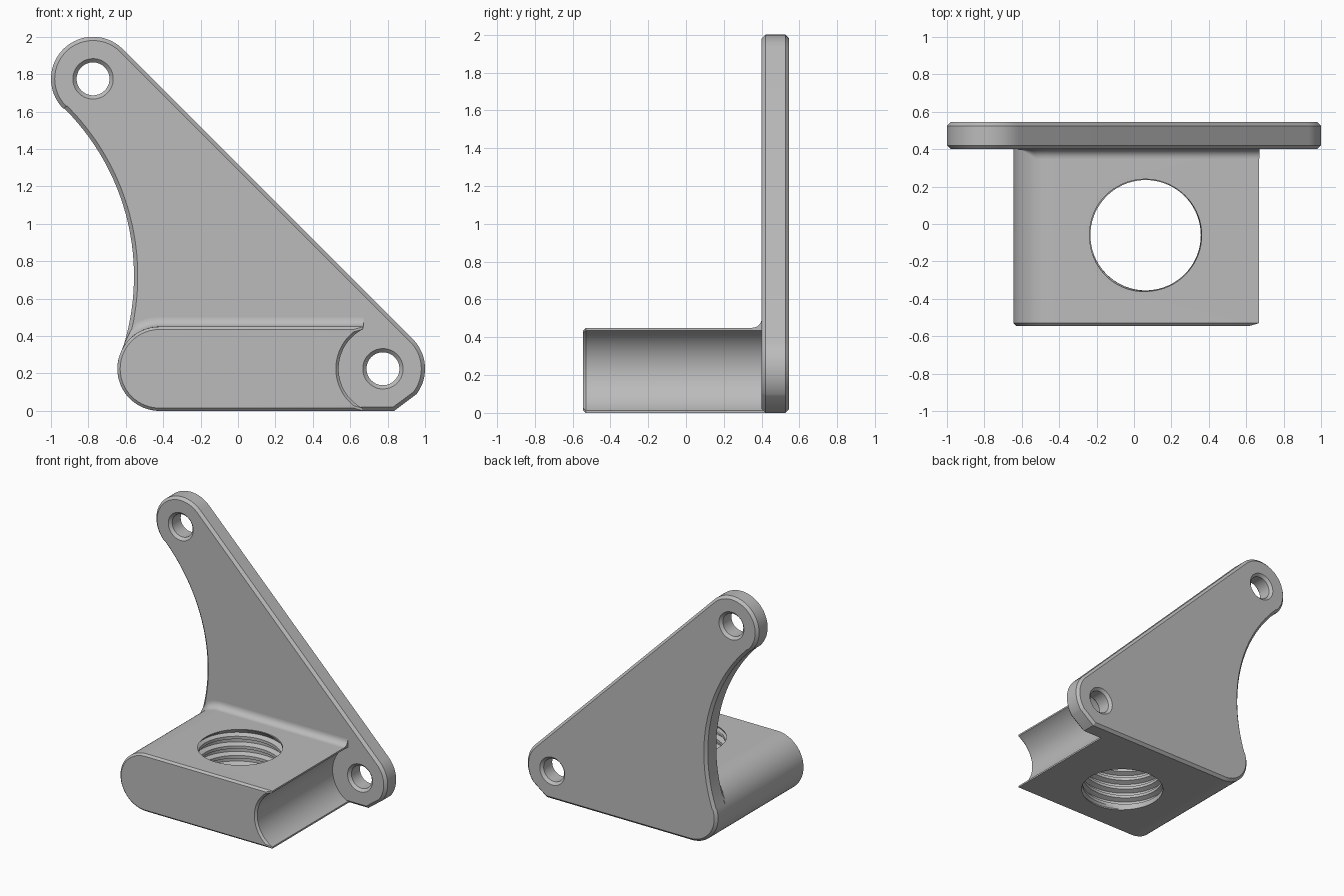
import bpy, bmesh
from math import sin, cos, pi, radians, asin, degrees
from mathutils import Vector

cube = bpy.data.objects.get("Cube")
if cube:
    bpy.data.objects.remove(cube, do_unlink=True)

grey = bpy.data.materials.new("plain grey")
grey.use_nodes = True
grey.diffuse_color = (0.5, 0.5, 0.5, 1)
grey.node_tree.nodes["Principled BSDF"].inputs["Base Color"].default_value = (0.5, 0.5, 0.5, 1)

R = 0.225                      # radius of the rounded corners
TOP, RIGHT, LEFT = (-0.775, 1.775), (0.775, R), (-0.42, R)
FRONT, BACK, NOSE = 0.40, 0.545, -0.545
BEVEL = 0.02


def finish(name, bm):
    bmesh.ops.recalc_face_normals(bm, faces=bm.faces)
    mesh = bpy.data.meshes.new(name)
    bm.to_mesh(mesh)
    bm.free()
    mesh.materials.append(grey)
    ob = bpy.data.objects.new(name, mesh)
    bpy.context.collection.objects.link(ob)
    return ob


def loft(name, loops):
    """Join closed loops of equal length and cap both ends."""
    bm = bmesh.new()
    rings = [[bm.verts.new(p) for p in loop] for loop in loops]
    for a, b in zip(rings, rings[1:]):
        for i in range(len(a)):
            k = (i + 1) % len(a)
            bm.faces.new((a[i], a[k], b[k], b[i]))
    bm.faces.new(rings[0])
    bm.faces.new(rings[-1])
    return finish(name, bm)


def arc(c, r, start, end, n=28):
    angles = [radians(start + (end - start) * i / n) for i in range(n + 1)]
    return [(c[0] + r * cos(a), c[1] + r * sin(a)) for a in angles]


def at_y(points, y):
    return [(x, y, z) for x, z in points]


def cut(target, cutter):
    cutter.hide_render = True
    mod = target.modifiers.new("cut", 'BOOLEAN')
    mod.operation, mod.solver, mod.object = 'DIFFERENCE', 'EXACT', cutter
    bpy.context.view_layer.objects.active = target
    bpy.ops.object.modifier_apply(modifier=mod.name)
    bpy.data.objects.remove(cutter, do_unlink=True)


def plate_outline(d):
    """Side plate outline, inset by d."""
    return ([(0.835 - 0.3 * d, d)]
            + arc(RIGHT, R - d, -37, 45)
            + arc(TOP, R - d, 45, 225)
            + arc((-1.822, 0.72), 1.266 + d, 45, -19.6)
            + arc(LEFT, R - d, 160.4, 270))


def block_outline(d):
    """Block outline with round left end and hollow right end, inset by d."""
    hollow = 0.237 + d
    a = degrees(asin((0.212 - d) / hollow))
    bite = arc(RIGHT, hollow, 180 + a, 180 - a)
    tip = bite[0][0]
    return arc(LEFT, R - d, 90, 270) + [(tip, d)] + bite + [(tip, 2 * R - d)]


# Side plate with chamfered rims
plate = loft("side_plate", [at_y(plate_outline(d), y) for d, y in (
    (BEVEL, FRONT), (0, FRONT + BEVEL), (0, BACK - BEVEL), (BEVEL, BACK))])

# Countersunk bolt holes
for centre in (TOP, RIGHT):
    steps = ((0.128, FRONT - BEVEL), (0.088, FRONT + BEVEL),
             (0.088, BACK - BEVEL), (0.128, BACK + BEVEL))
    cut(plate, loft("bolt_cutter", [at_y(arc(centre, r, 0, 354, 59), y) for r, y in steps]))

# Block with chamfered front rim
edge = 0.015
block = loft("threaded_block", [at_y(block_outline(d), y) for d, y in (
    (edge, NOSE), (0, NOSE + edge), (0, FRONT + BEVEL))])


def thread_cutter(centre, cols=72, turns=9, pitch=0.075, base=-0.1):
    """Closed screw-shaped solid; the seam column steps up by one turn."""
    profile = ((0, 0.295), (0.3, 0.295), (0.5, 0.33), (0.8, 0.33))
    n = len(profile)
    rows = turns * n
    bm = bmesh.new()
    grid = []
    for c in range(cols):
        column = []
        for j in range(rows + 1 + (n if c == 0 else 0)):
            rise, r = profile[j % n]
            z = base + (j // n + rise + c / cols) * pitch
            fade = max(0, min(1, (min(z, 2 * R - z) - 0.005) / 0.03))
            r = 0.30 + (r - 0.30) * fade
            a = 2 * pi * c / cols
            column.append(bm.verts.new((centre[0] + r * cos(a), centre[1] + r * sin(a), z)))
        grid.append(column)
    for c in range(cols):
        k, s = ((c + 1, 0) if c < cols - 1 else (0, n))
        for j in range(rows):
            bm.faces.new((grid[c][j], grid[k][j + s], grid[k][j + 1 + s], grid[c][j + 1]))
    for j, z in ((0, -0.2), (rows, 0.8)):
        rim = [col[j] for col in grid] + [grid[0][j + i] for i in range(n, 0, -1)]
        hub = bm.verts.new((centre[0], centre[1], z))
        for a, b in zip(rim, rim[1:] + rim[:1]):
            bm.faces.new((a, b, hub))
    return finish("thread_cutter", bm)


# Threaded hole through the block
cut(block, thread_cutter((0.062, -0.06)))


def fillet_section(x, z, a, s):
    """Concave corner section of size s at an edge point facing angle a."""
    p = Vector((x, FRONT, z))
    n = Vector((cos(radians(a)), 0, sin(radians(a))))
    y = Vector((0, 1, 0))
    mid = p + s * n - s * y
    curve = [mid - s * cos(t) * n + s * sin(t) * y
             for t in [pi / 2 * i / 8 for i in range(9)]]
    return curve + [p + s * n + 0.01 * y, p - 0.01 * n + 0.01 * y, p - 0.01 * n - s * y]


# Fillet between block top and plate, fading out round the left end
sections = []
for a in range(156, 89, -3):
    x, z = arc(LEFT, R, a, a, 1)[0]
    sections.append(fillet_section(x, z, a, 0.05 * min(1, ((158 - a) / 40) ** 2)))
sections.append(fillet_section(0.67, 2 * R, 90, 0.05))
fillet = loft("corner_fillet", sections)

# Smooth round surfaces, keep chamfers crisp
for ob in (plate, block, fillet):
    bpy.ops.object.select_all(action='DESELECT')
    ob.select_set(True)
    bpy.context.view_layer.objects.active = ob
    bpy.ops.object.shade_smooth_by_angle(angle=radians(25))
